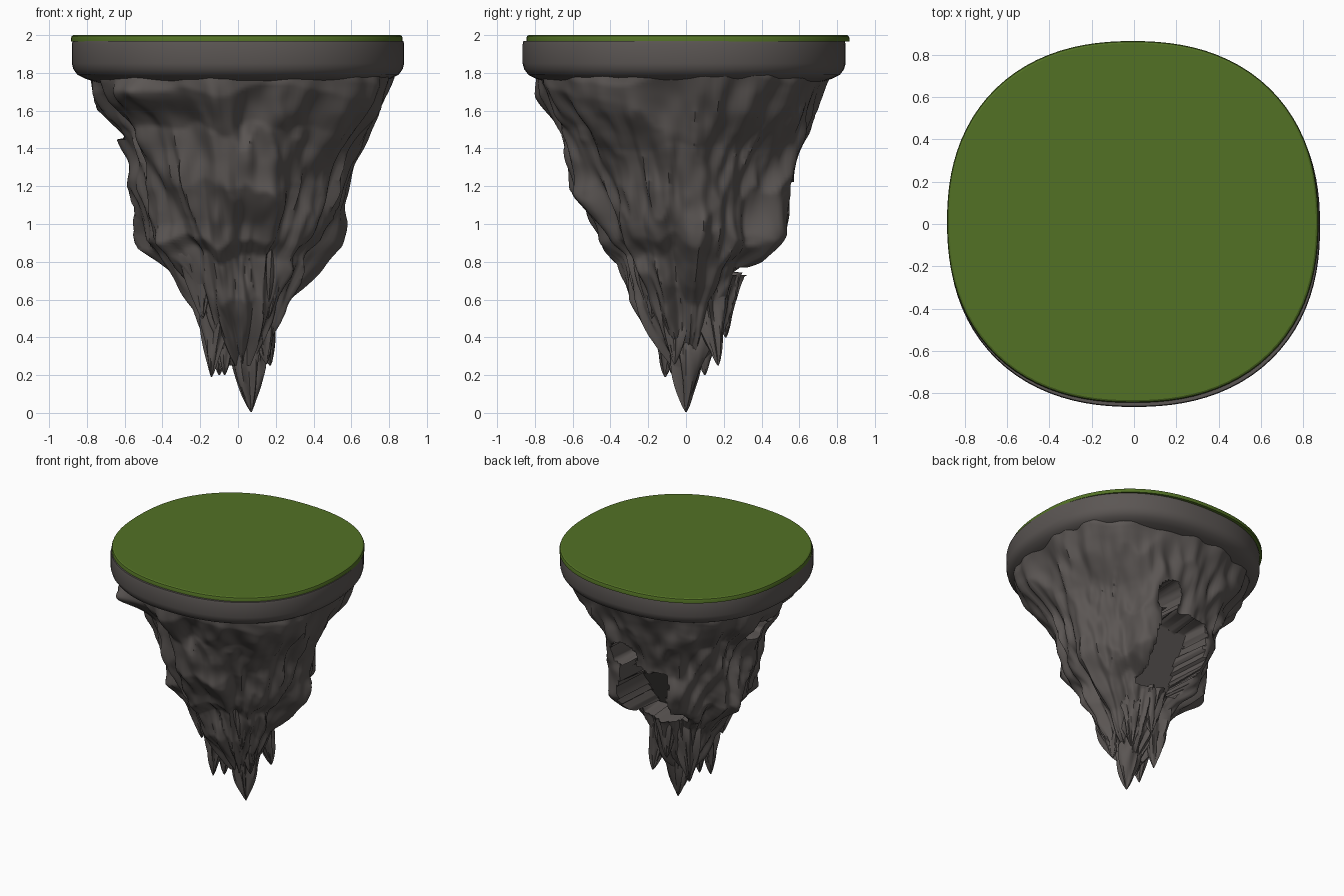
import bpy, bmesh, math
from mathutils import Vector, noise

if "Cube" in bpy.data.objects:
    bpy.data.objects.remove(bpy.data.objects["Cube"])


def material(name, col):
    m = bpy.data.materials.new(name)
    m.diffuse_color = (*col, 1)
    m.use_nodes = True
    m.node_tree.nodes["Principled BSDF"].inputs["Base Color"].default_value = m.diffuse_color
    return m


GRASS = material("grass green", (0.085, 0.165, 0.018))
ROCK = material("rock grey", (0.105, 0.093, 0.088))


def lerp(table, z):
    """Piecewise linear lookup in (z, value) pairs, top to bottom."""
    for (z0, a), (z1, b) in zip(table, table[1:]):
        if z >= z1:
            t = min(1, max(0, (z0 - z) / (z0 - z1)))
            return a + (b - a) * t
    return table[-1][1]


def squircle(a, n=2.28):
    return (abs(math.cos(a)) ** n + abs(math.sin(a)) ** n) ** (-1 / n)


def loft(name, heights, point, seg, mat, angle):
    """Stack closed rings given by point(azimuth, z) and cap both ends."""
    bm = bmesh.new()
    rings = [[bm.verts.new(point(2 * math.pi * i / seg, z)) for i in range(seg)]
             for z in heights]
    for top, low in zip(rings, rings[1:]):
        for i in range(seg):
            j = (i + 1) % seg
            bm.faces.new((top[i], low[i], low[j], top[j]))
    bm.faces.new(rings[0])
    bm.faces.new(rings[-1][::-1])
    bmesh.ops.recalc_face_normals(bm, faces=bm.faces)
    me = bpy.data.meshes.new(name)
    bm.to_mesh(me)
    bm.free()
    me.materials.append(mat)
    ob = bpy.data.objects.new(name, me)
    bpy.context.collection.objects.link(ob)
    bpy.ops.object.select_all(action='DESELECT')
    ob.select_set(True)
    bpy.context.view_layer.objects.active = ob
    bpy.ops.object.shade_smooth_by_angle(angle=math.radians(angle))
    return ob


def disc(name, profile, half_x, half_y, cx, cy, mat, angle):
    """Rounded-square slab; profile is (z, inset) pairs from top to bottom."""
    def point(a, k):
        z, inset = profile[k]
        s = squircle(a)
        return (cx + (half_x - inset) * s * math.cos(a),
                cy + (half_y - inset) * s * math.sin(a), z)
    loft(name, range(len(profile)), point, 96, mat, angle)


# Grass top and stone rim
disc("grass_top", [(2.0, .012), (1.995, .004), (1.985, 0), (1.965, 0)],
     .878, .855, -.006, .01, GRASS, 25)
disc("stone_rim", [(1.968, .004), (1.95, 0), (1.85, 0), (1.82, .008),
                   (1.79, .03), (1.77, .07), (1.74, .16)],
     .88, .855, 0, -.01, ROCK, 60)

# Rock silhouettes towards +x, +y, -x, -y
SIDES = [
    [(1.8, .83), (1.6, .72), (1.4, .61), (1.2, .55), (1.0, .49), (.92, .47),
     (.84, .40), (.7, .32), (.6, .24), (.4, .16), (.25, .05)],
    [(1.8, .77), (1.5, .65), (1.35, .58), (1.2, .52), (1.0, .50), (.85, .47),
     (.77, .30), (.6, .25), (.4, .16), (.25, .05)],
    [(1.8, .79), (1.65, .74), (1.5, .61), (1.25, .56), (1.0, .48), (.9, .48),
     (.84, .41), (.75, .34), (.6, .22), (.4, .16), (.25, .05)],
    [(1.8, .78), (1.7, .77), (1.5, .64), (1.2, .59), (1.0, .49), (.9, .45),
     (.83, .36), (.6, .30), (.4, .16), (.25, .05)]]


def flutes(a, z):
    c, s = math.cos(a), math.sin(a)
    big = noise.noise(Vector((c * 2.6, s * 2.6, z * 2.2 + 4)))
    mid = noise.noise(Vector((c * 5 + z * .8, s * 5, z * 2.6)))
    fine = noise.noise(Vector((c * 9, s * 9 + z, z * 6)))
    return .085 * big + .08 * (.22 - abs(mid)) + .03 * fine


def rock(a, z):
    c, s = math.cos(a), math.sin(a)
    # ragged horizontal tiers
    zz = z + .1 * noise.noise(Vector((c * 4, s * 4, z * 2)))
    w = [max(0, c) ** 2, max(0, s) ** 2, max(0, -c) ** 2, max(0, -s) ** 2]
    r = sum(k * lerp(t, zz) for k, t in zip(w, SIDES))
    r *= squircle(a, 2 + .28 * min(1, max(0, (z - 1.4) / .3)))
    r += flutes(a, z) * min(1, r / .4) * min(1, .35 + (1.8 - z) * 3)
    # outcrop at the front left, just below the rim
    r += .09 * math.exp(-((a - 3.98) / .16) ** 2 - ((z - 1.69) / .07) ** 2)
    # shoulders either side of the alcove
    for az in (1.05, 2.15):
        r += .05 * math.exp(-((a - az) / .2) ** 2 - ((z - 1.0) / .18) ** 2)
    x, y = r * c + .04 * max(0, .8 - z), r * s
    n = noise.noise(Vector((x * 7, z * 7, 2)))
    # alcove in the back, with a pocket above it
    if s > 0:
        if abs(x + .03 * n) < .2 and .74 < z + .03 * n < 1.22:
            y = min(y, .06 + .6 * (z - .74))
        if math.hypot(x - .14, z - 1.32) < .10 + .02 * n:
            y = min(y, .33)
    # small notch on the left
    if c < 0 and abs(y - .03) < .11 + .04 * n and 1.47 < z + .04 * n < 1.6:
        x = max(x, -.56)
    return (x, y, z)


STEPS = 110
loft("rock_body", [1.8 - 1.55 * i / STEPS for i in range(STEPS + 1)],
     rock, 200, ROCK, 58)


# Hanging spikes: top centre, tip, top radius
def spike(name, top, tip, radius):
    top, tip = Vector(top), Vector(tip)

    def point(a, t):
        p = top.lerp(tip, t)
        d = Vector((math.cos(a), math.sin(a), 0))
        r = radius * (1 - t) ** .8 + .003
        r *= 1 + .7 * noise.noise(d * 1.8 + p * 3) + .3 * noise.noise(d * 4 + p * 5)
        return p + d * r
    loft(name, [i / 24 for i in range(25)], point, 28, ROCK, 50)


SPIKES = [((.03, 0, .7), (.07, 0, .005), .16),
          ((-.09, -.08, .75), (-.14, -.11, .19), .12),
          ((-.06, -.05, .6), (-.07, -.07, .2), .10),
          ((-.08, .08, .7), (-.10, .10, .2), .12),
          ((.12, .10, .7), (.17, .17, .25), .11),
          ((.12, -.08, .7), (.15, -.06, .26), .11),
          ((.02, .2, .72), (.02, .21, .4), .08),
          ((-.22, -.18, .9), (-.19, -.18, .5), .09),
          ((.18, -.2, .9), (.16, -.18, .5), .09)]
for i, (top, tip, radius) in enumerate(SPIKES):
    spike(f"rock_spike_{i + 1}", top, tip, radius)
